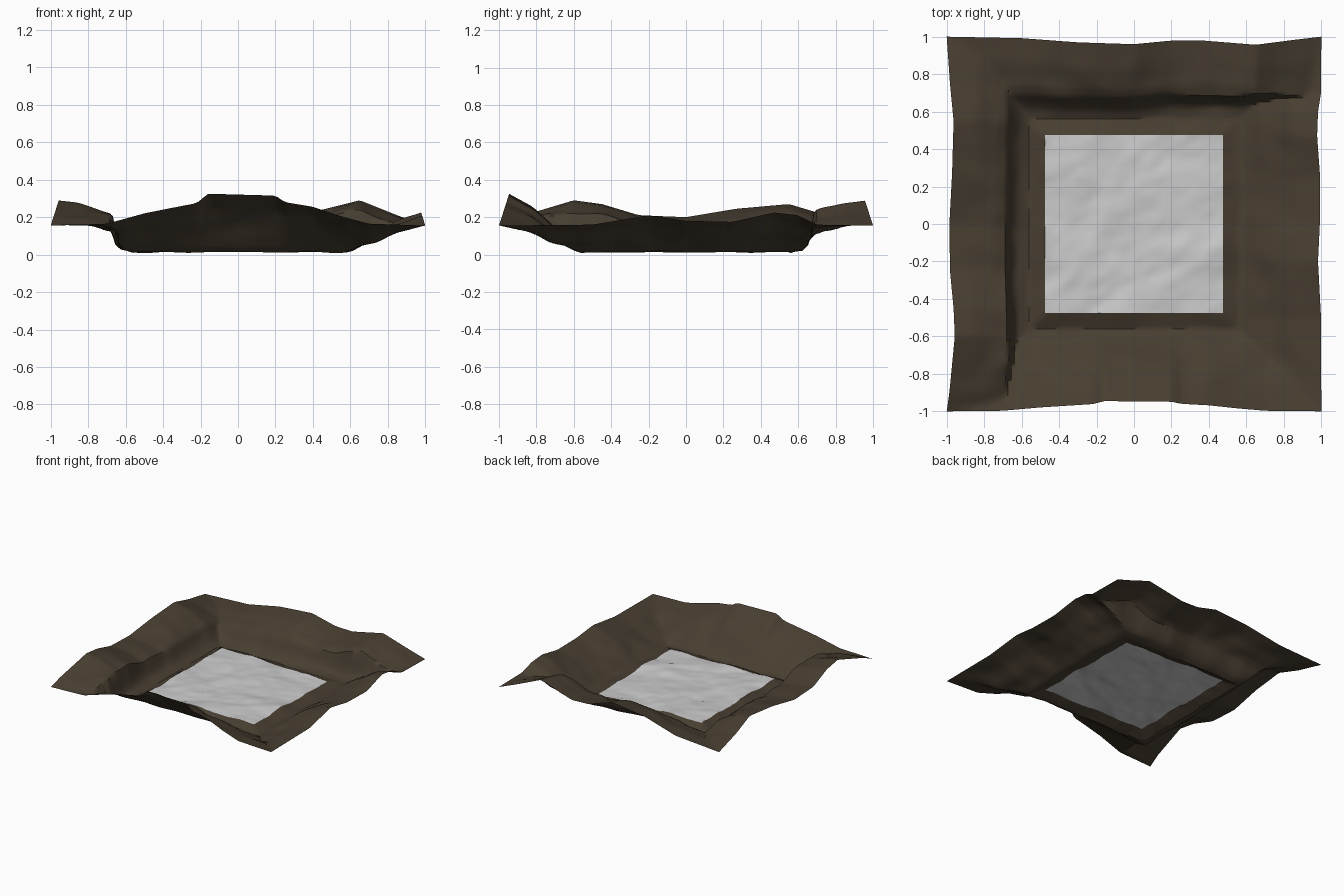
import bpy, bmesh
from mathutils import Vector, noise

if "Cube" in bpy.data.objects:
    bpy.data.objects.remove(bpy.data.objects["Cube"])

INNER, FRAME = 0.475, 0.56

def lerp_curve(pts, v):
    """Piecewise-linear lookup in a list of (position, value) pairs."""
    if v <= pts[0][0]:
        return pts[0][1]
    for (a, fa), (b, fb) in zip(pts, pts[1:]):
        if v <= b:
            return fa + (fb - fa) * (v - a) / (b - a)
    return pts[-1][1]

# bank cross-sections: distance from centre -> share of the edge height
STEEP = [(0.56, 0.0), (0.63, 0.07), (0.66, 0.22), (0.69, 0.78), (0.76, 0.85), (0.88, 0.95), (1, 1)]
SOFT = [(0.56, 0.0), (0.61, 0.13), (0.66, 0.38), (0.74, 0.66), (0.85, 0.86), (1, 1)]
SLOPE = [(0.56, 0.0), (0.60, 0.06), (0.70, 0.36), (0.85, 0.76), (1, 1)]

# edge heights along each side
FRONT = [(-1, .155), (-.7, .165), (-.5, .22), (-.35, .25), (-.22, .275), (-.16, .325), (.2, .315),
         (.25, .28), (.4, .255), (.55, .205), (.7, .165), (1, .155)]
BACK = [(-1, .155), (-.6, .18), (-.3, .25), (0, .28), (.2, .22), (.35, .215), (.65, .29), (.85, .21), (1, .155)]
LEFT = [(-1, .155), (-.9, .20), (-.6, .29), (-.45, .27), (-.25, .21), (0, .20), (.27, .245), (.55, .27),
        (.75, .21), (1, .155)]
RIGHT = [(-1, .155), (-.5, .16), (-.2, .21), (0, .18), (.25, .175), (.47, .225), (.6, .21), (.7, .16), (1, .155)]

# how cliff-like each side is along its length (0 = soft, 1 = steep)
NONE = [(0, 0)]
BACK_CLIFF = [(-.5, .2), (.1, .4), (.45, 1)]
LEFT_CLIFF = [(-.4, 1), (0, .7), (.5, .3)]

def floor_height(x, y):
    # ripples running diagonally from front left to back right
    u, v = 0.8 * x + 0.6 * y, -0.6 * x + 0.8 * y
    n = noise.fractal(Vector((u * 2.5, v * 4.0, 3.1)), 0.8, 2.1, 5)
    return 0.048 - 0.02 * x - 0.005 * y + 0.018 * n

def terrain(x, y):
    m = max(abs(x), abs(y))
    if m <= INNER:
        return Vector((x, y, floor_height(x, y)))
    low = 0.012 + 0.008 * noise.noise(Vector((x * 5, y * 5, 0)))
    if m < FRAME:
        # frame strip dropping away from the floor
        t = (m - INNER) / (FRAME - INNER)
        c = INNER / m
        return Vector((x, y, floor_height(x * c, y * c) * (1 - t) + low * t))
    z, nx, ny = low, x, y
    for along, dist, edge, cliff in ((x, -y, FRONT, None), (x, y, BACK, BACK_CLIFF),
                                     (y, -x, LEFT, LEFT_CLIFF), (y, x, RIGHT, None)):
        if dist < FRAME:
            continue
        d = dist + 0.06 * (1 - dist) * noise.noise(Vector((along * 4, dist * 2, len(edge))))
        if cliff:
            w = lerp_curve(cliff, along)
            share = w * lerp_curve(STEEP, d) + (1 - w) * lerp_curve(SOFT, d)
        else:
            share = lerp_curve(SLOPE, d)
        top = lerp_curve(edge, along)
        z = max(z, low + (top - low) * share)
        pull = 0.32 * (top - 0.155) * (dist - FRAME) / (1 - FRAME)
        if edge is FRONT: ny += pull
        elif edge is BACK: ny -= pull
        elif edge is LEFT: nx += pull
        else: nx -= pull
    z += 0.02 * min(1, (1 - m) * 4) * min(1, (m - FRAME) * 8) * noise.noise(Vector((x * 6, y * 6, 7)))
    return Vector((nx, ny, max(0, z)))

def spaced(a, b, n):
    return [a + (b - a) * i / n for i in range(n)]

half = spaced(0, INNER, 18) + spaced(INNER, FRAME, 4) + spaced(FRAME, 0.76, 12) + spaced(0.76, 1, 9) + [1.0]
coords = [-c for c in reversed(half[1:])] + half

def build(name, is_floor, mat=None):
    """Make a sheet from the grid cells inside or outside the floor square."""
    bm = bmesh.new()
    grid = [[bm.verts.new(terrain(x, y)) for x in coords] for y in coords]
    n = len(coords)
    for j in range(n - 1):
        for i in range(n - 1):
            cx = abs(coords[i] + coords[i + 1]) / 2
            cy = abs(coords[j] + coords[j + 1]) / 2
            if (max(cx, cy) < INNER) == is_floor:
                bm.faces.new((grid[j][i], grid[j][i + 1], grid[j + 1][i + 1], grid[j + 1][i]))
    bmesh.ops.delete(bm, geom=[v for v in bm.verts if not v.link_faces], context='VERTS')
    me = bpy.data.meshes.new(name)
    bm.to_mesh(me)
    bm.free()
    ob = bpy.data.objects.new(name, me)
    bpy.context.collection.objects.link(ob)
    if mat:
        me.materials.append(mat)
    bpy.ops.object.select_all(action='DESELECT')
    ob.select_set(True)
    bpy.context.view_layer.objects.active = ob
    bpy.ops.object.shade_smooth_by_angle(angle=0.7)
    return ob

earth = bpy.data.materials.new("earth")
earth.diffuse_color = (0.066, 0.049, 0.031, 1)
earth.use_nodes = True
earth.node_tree.nodes["Principled BSDF"].inputs["Base Color"].default_value = earth.diffuse_color

# grey pit floor and the brown earth banks around it
build("pit_floor", True)
build("earth_banks", False, earth)
